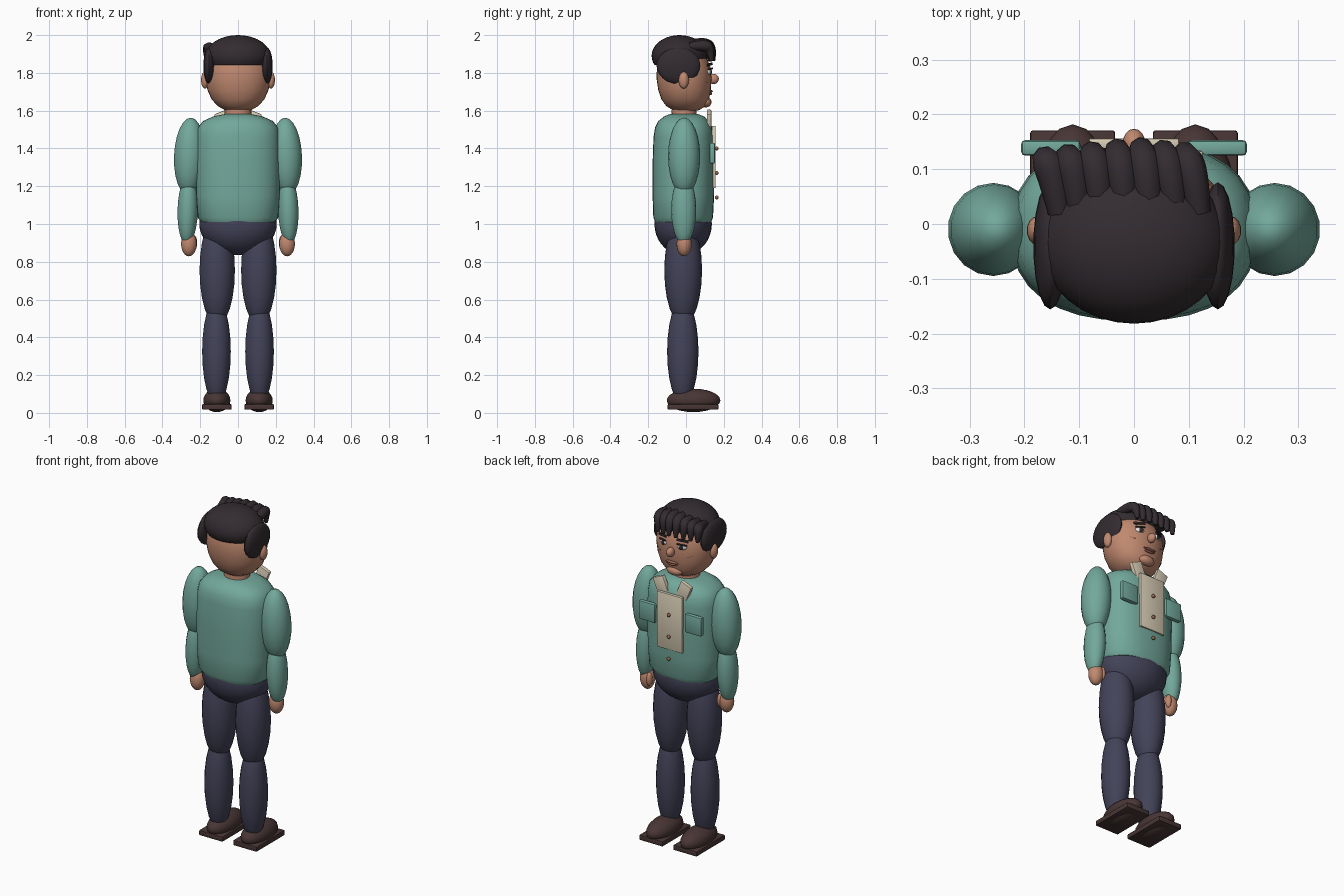
import bpy, bmesh, math
from mathutils import Vector, Matrix, Euler

if "Cube" in bpy.data.objects:
    bpy.data.objects.remove(bpy.data.objects["Cube"])


def colour(name, r, g, b):
    m = bpy.data.materials.new(name)
    m.diffuse_color = (r, g, b, 1)
    m.use_nodes = True
    m.node_tree.nodes["Principled BSDF"].inputs["Base Color"].default_value = m.diffuse_color
    return m


SHIRT = colour("sage green", 0.17, 0.39, 0.325)
PANTS = colour("navy", 0.056, 0.056, 0.10)
SKIN = colour("skin", 0.53, 0.25, 0.16)
HAIR = colour("near black", 0.033, 0.025, 0.030)
SHOE = colour("dark brown", 0.065, 0.036, 0.035)
CREAM = colour("cream", 0.70, 0.62, 0.47)
BUTTON = colour("button brown", 0.30, 0.14, 0.07)
WHITE = colour("eye white", 0.80, 0.78, 0.74)
LIP = colour("lip brown", 0.32, 0.13, 0.09)


def finish(name, bm, mat, angle=40):
    bmesh.ops.recalc_face_normals(bm, faces=bm.faces)
    me = bpy.data.meshes.new(name)
    bm.to_mesh(me)
    bm.free()
    me.materials.append(mat)
    ob = bpy.data.objects.new(name, me)
    bpy.context.collection.objects.link(ob)
    bpy.ops.object.select_all(action='DESELECT')
    ob.select_set(True)
    bpy.context.view_layer.objects.active = ob
    bpy.ops.object.shade_smooth_by_angle(angle=math.radians(angle))
    return ob


def ball(name, loc, rad, mat, rot=(0, 0, 0), seg=18, rings=12, cut=None):
    """Ellipsoid, optionally cut flat below a height."""
    bm = bmesh.new()
    m = Matrix.LocRotScale(Vector(loc), Euler(rot), Vector(rad))
    bmesh.ops.create_uvsphere(bm, u_segments=seg, v_segments=rings, radius=1, matrix=m)
    if cut is not None:
        geom = bm.verts[:] + bm.edges[:] + bm.faces[:]
        bmesh.ops.bisect_plane(bm, geom=geom, plane_co=(0, 0, cut),
                               plane_no=(0, 0, -1), clear_outer=True)
        bmesh.ops.holes_fill(bm, edges=[e for e in bm.edges if e.is_boundary])
    return finish(name, bm, mat, 50)


def box(name, loc, size, mat, rot=(0, 0, 0), bevel=0.004):
    bm = bmesh.new()
    bmesh.ops.create_cube(bm, size=1, matrix=Matrix.Diagonal((*size, 1)))
    bmesh.ops.bevel(bm, geom=bm.edges[:], offset=bevel, segments=2,
                    profile=0.5, affect='EDGES')
    bmesh.ops.transform(bm, verts=bm.verts[:],
                        matrix=Matrix.LocRotScale(Vector(loc), Euler(rot), None))
    return finish(name, bm, mat)


def loft(name, rings, mat, n=32, power=2.4):
    """Stack of super-ellipse rings: (z, half x, half y, centre y)."""
    bm = bmesh.new()
    loops = []
    for z, rx, ry, cy in rings:
        loop = []
        for i in range(n):
            a = 2 * math.pi * i / n
            c, s = math.cos(a), math.sin(a)
            x = math.copysign(abs(c) ** (2 / power), c) * rx
            y = math.copysign(abs(s) ** (2 / power), s) * ry
            loop.append(bm.verts.new((x, y + cy, z)))
        loops.append(loop)
    for a, b in zip(loops, loops[1:]):
        for i in range(n):
            j = (i + 1) % n
            bm.faces.new((a[i], a[j], b[j], b[i]))
    bm.faces.new(loops[0])
    bm.faces.new(loops[-1])
    return finish(name, bm, mat, 50)


def lock(name, points, mat, radii):
    """Tapered strand swept along a few points."""
    cu = bpy.data.curves.new(name, 'CURVE')
    cu.dimensions = '3D'
    cu.bevel_depth = 1
    cu.bevel_resolution = 2
    cu.resolution_u = 5
    cu.use_fill_caps = True
    sp = cu.splines.new('NURBS')
    sp.points.add(len(points) - 1)
    sp.use_endpoint_u = True
    sp.order_u = 3
    for p, co, r in zip(sp.points, points, radii):
        p.co = (*co, 1)
        p.radius = r
    cu.materials.append(mat)
    ob = bpy.data.objects.new(name, cu)
    bpy.context.collection.objects.link(ob)
    return ob


# Torso and hips
loft("shirt_body", [(1.01, .195, .148, -.015), (1.035, .214, .158, -.015),
                    (1.15, .222, .163, -.014), (1.32, .225, .164, -.013),
                    (1.46, .222, .160, -.012), (1.51, .213, .152, -.012),
                    (1.545, .185, .135, -.012), (1.57, .13, .105, -.010),
                    (1.582, .07, .075, -.010)], SHIRT)
ball("hips", (0, -.015, 1.0), (.205, .152, .165), PANTS, seg=28, rings=18)

# Neck and head
loft("neck", [(1.54, .075, .068, -.01), (1.64, .068, .064, -.01)], SKIN, 20, 2)
loft("head", [(1.595, .03, .03, .0), (1.603, .07, .07, .0), (1.625, .108, .105, .0),
              (1.66, .14, .126, -.004), (1.71, .162, .139, -.008),
              (1.77, .172, .146, -.01), (1.83, .168, .142, -.012),
              (1.89, .145, .12, -.015), (1.94, .09, .08, -.02)], SKIN, 32, 2.1)

# Hair cap and fringe
ball("hair_cap", (0, -.035, 1.89), (.171, .147, .11), HAIR, seg=32, rings=20, cut=1.842)
starts = [-.135, -.10, -.06, -.015, .03, .075, .118]
ends = [-.165, -.122, -.078, -.032, .012, .052, .09]
for i, (a, b) in enumerate(zip(starts, ends)):
    side = abs(b) / .165
    tip = .142 - .02 * side
    lock(f"fringe_lock_{i + 1}",
         [(a, .02, 1.955 - .03 * side), (a * .6 + b * .4, .095, 1.965 - .03 * side),
          (b, tip, 1.93), (b, tip + .004, 1.862)],
         HAIR, [.022, .031, .027, .010])

# Paired parts
for s, side in ((-1, "left"), (1, "right")):
    # Arms
    ball(f"{side}_upper_arm", (s * .257, -.01, 1.358), (.083, .085, .205), SHIRT,
         (0, s * -.04, 0))
    ball(f"{side}_forearm", (s * .266, -.012, 1.075), (.055, .066, .185), SHIRT,
         (0, s * -.03, 0))
    ball(f"{side}_hand", (s * .26, -.01, .895), (.042, .040, .066), SKIN)
    ball(f"{side}_thumb", (s * .232, .012, .90), (.016, .018, .04), SKIN, seg=12, rings=8)
    # Legs
    ball(f"{side}_thigh", (s * .110, -.015, .755), (.095, .10, .29), PANTS)
    ball(f"{side}_shin", (s * .114, -.017, .325), (.077, .083, .28), PANTS)
    # Shoes
    ball(f"{side}_shoe", (s * .112, .04, .066), (.073, .142, .062), SHOE)
    box(f"{side}_sole", (s * .112, .037, .032), (.155, .268, .03), SHOE, bevel=.005)
    # Shirt details
    box(f"{side}_pocket", (s * .152, .139, 1.375), (.108, .028, .11), SHIRT, bevel=.007)
    box(f"{side}_collar", (s * .07, .122, 1.535), (.072, .024, .125), CREAM,
        (0, s * .38, 0))
    # Ears and side hair
    ball(f"{side}_ear", (s * .175, -.012, 1.762), (.021, .027, .045), SKIN, seg=14, rings=10)
    ball(f"{side}_side_hair", (s * .153, -.04, 1.838), (.031, .116, .096), HAIR)
    # Eyes, brows and cheek creases
    turn = (0, 0, -s * .38)
    ball(f"{side}_eye", (s * .062, .121, 1.805), (.026, .012, .016), WHITE, turn, 14, 10)
    ball(f"{side}_iris", (s * .060, .131, 1.804), (.013, .005, .014), HAIR, turn, 12, 8)
    box(f"{side}_lash", (s * .063, .130, 1.821), (.056, .009, .008), HAIR,
        (0, s * .1, -s * .38), .002)
    box(f"{side}_brow", (s * .066, .126, 1.845), (.066, .009, .013), HAIR,
        (0, s * .12, -s * .38), .002)
    box(f"{side}_crease", (s * .10, .105, 1.752), (.034, .008, .006), LIP,
        (0, s * -.25, -s * .62), .002)

# Nose and mouth
ball("nose", (0, .146, 1.768), (.021, .028, .027), SKIN, seg=16, rings=10)
ball("upper_lip", (0, .132, 1.703), (.042, .010, .007), LIP, seg=14, rings=8)
ball("lower_lip", (0, .129, 1.690), (.034, .010, .007), LIP, seg=14, rings=8)
ball("chin", (0, .105, 1.645), (.05, .03, .028), SKIN, seg=16, rings=10)

# Shirt front strip with buttons
box("placket", (0, .147, 1.355), (.165, .018, .33), CREAM, bevel=.003)
for i, z in enumerate((1.40, 1.27, 1.14)):
    ball(f"button_{i + 1}", (0, .163, z), (.011, .009, .011), BUTTON, seg=12, rings=8)
